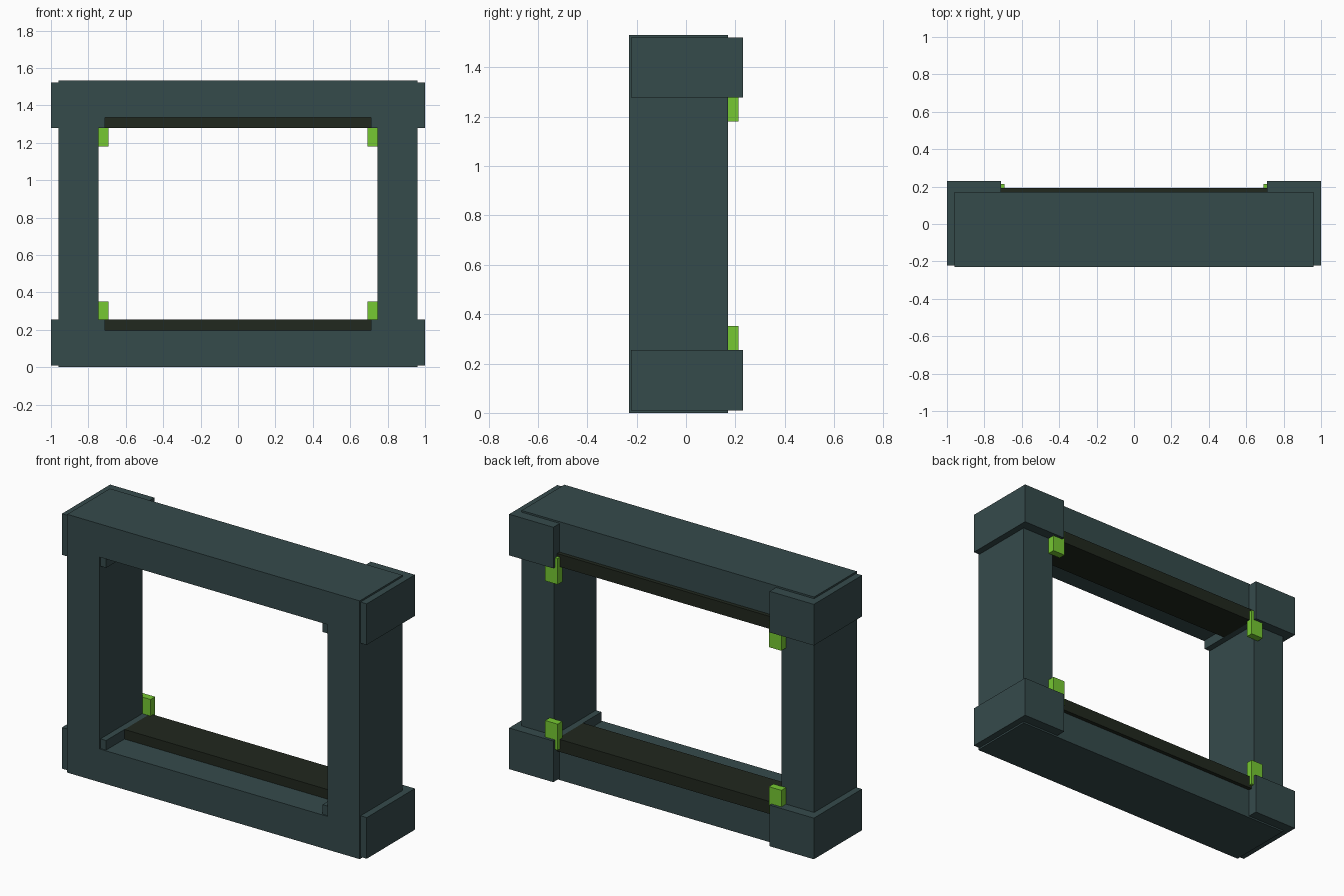
import bpy, bmesh
from mathutils import Vector

if "Cube" in bpy.data.objects:
    bpy.data.objects.remove(bpy.data.objects["Cube"], do_unlink=True)

HEIGHT = 1.532


def material(name, rgb):
    m = bpy.data.materials.new(name)
    m.use_nodes = True
    m.diffuse_color = (*rgb, 1)
    m.node_tree.nodes["Principled BSDF"].inputs["Base Color"].default_value = (*rgb, 1)
    return m


slate = material("dark slate", (0.036, 0.069, 0.071))
shadow = material("dark olive", (0.015, 0.021, 0.013))
green = material("bright green", (0.18, 0.58, 0.032))


def finish(name, bm, mat):
    bmesh.ops.recalc_face_normals(bm, faces=bm.faces)
    mesh = bpy.data.meshes.new(name)
    bm.to_mesh(mesh)
    bm.free()
    mesh.materials.append(mat)
    ob = bpy.data.objects.new(name, mesh)
    bpy.context.collection.objects.link(ob)
    return ob


def box(name, low, high, mat):
    low, high = Vector(low), Vector(high)
    bm = bmesh.new()
    bmesh.ops.create_cube(bm, size=1)
    for v in bm.verts:
        v.co = (low + high) / 2 + v.co * (high - low)
    return finish(name, bm, mat)


def mirrored_box(name, low, high, mat, sides=(1, -1)):
    """Repeat a box on each listed side, at the bottom and at the top."""
    for side in sides:
        for level in ("lower", "upper"):
            a, b = list(low), list(high)
            if side < 0:
                a[0], b[0] = -high[0], -low[0]
            if level == "upper":
                a[2], b[2] = HEIGHT - high[2], HEIGHT - low[2]
            label = f"{level}_{name}"
            if len(sides) > 1:
                label += "_left" if side > 0 else "_right"
            box(label, a, b, mat)


# Main frame: a rectangular ring extruded from front to back
bm = bmesh.new()
rings = []
for half, bottom in ((0.96, 0), (0.747, 0.197)):
    top = HEIGHT - bottom
    rings.append([bm.verts.new((x, -0.23, z)) for x, z in
                  ((-half, bottom), (half, bottom), (half, top), (-half, top))])
outer, inner = rings
for i in range(4):
    j = (i + 1) % 4
    bm.faces.new((outer[i], outer[j], inner[j], inner[i]))
ext = bmesh.ops.extrude_face_region(bm, geom=bm.faces[:], use_keep_orig=True)
for v in ext["geom"]:
    if isinstance(v, bmesh.types.BMVert):
        v.co.y = 0.17
finish("frame", bm, slate)

# Corner blocks wrapped around the frame
mirrored_box("corner_block", (0.71, -0.222, 0.01), (1, 0.23, 0.254), slate)

# Dark rails between the corner blocks
mirrored_box("rail", (-0.71, -0.05, 0.18), (0.71, 0.193, 0.254), shadow, sides=(1,))

# Small green clips at the back of each corner
mirrored_box("clip", (0.693, 0.17, 0.197), (0.775, 0.213, 0.352), green)
